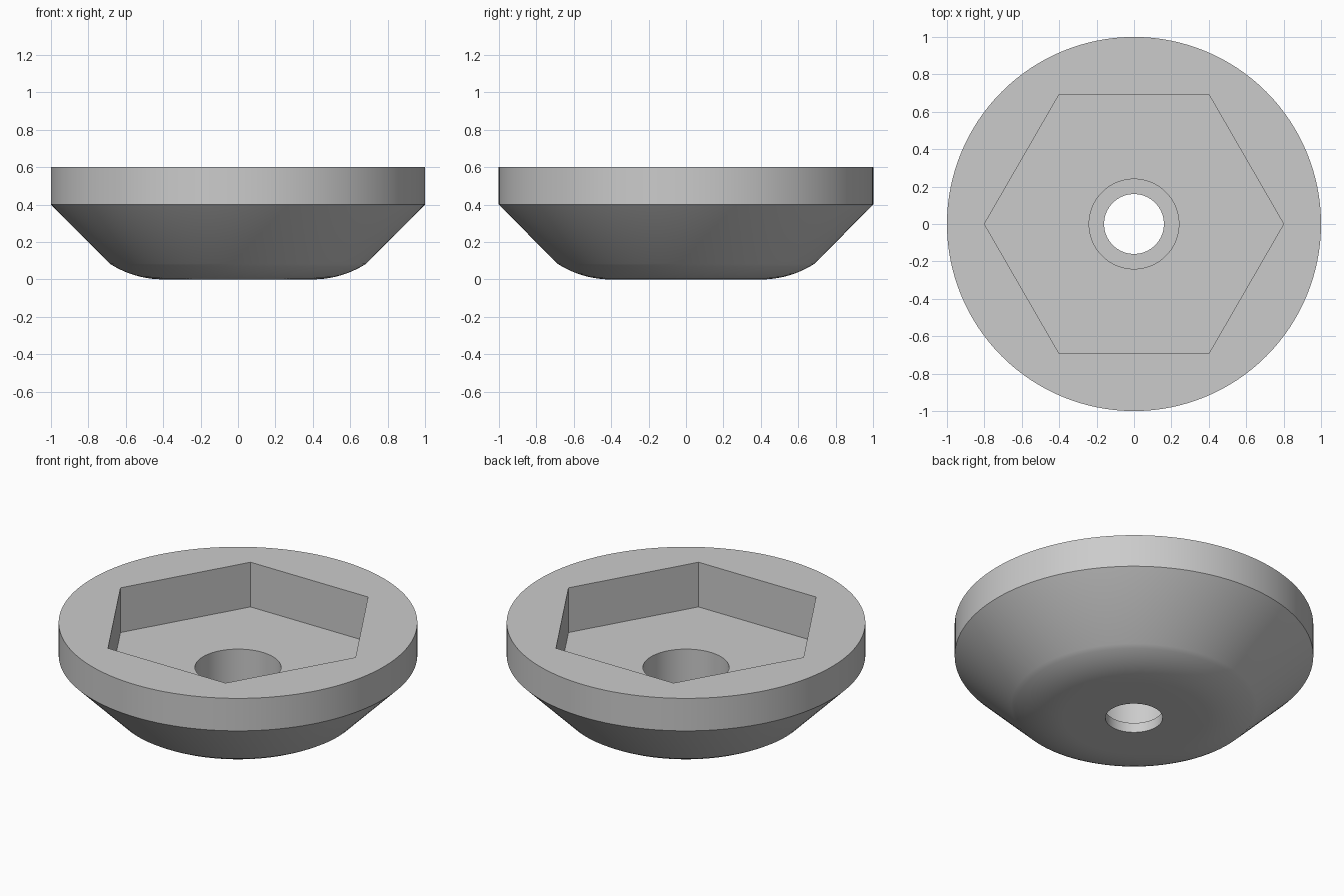
import bpy, bmesh
from math import sin, cos, pi, radians
from mathutils import Vector

cube = bpy.data.objects.get("Cube")
if cube:
    bpy.data.objects.remove(cube, do_unlink=True)

SEGMENTS = 128
RIM, BORE, HOLE = 1.0, 0.24, 0.16
TOP, SHOULDER, FLOOR, LEDGE = 0.6, 0.4, 0.325, 0.06
HEX_RADIUS = 0.8

# Single grey finish
grey = bpy.data.materials.new("plain grey")
grey.use_nodes = True
colour = (0.6, 0.6, 0.6, 1)
grey.diffuse_color = colour
grey.node_tree.nodes["Principled BSDF"].inputs["Base Color"].default_value = colour


def add_object(name, bm):
    bmesh.ops.recalc_face_normals(bm, faces=bm.faces)
    mesh = bpy.data.meshes.new(name)
    bm.to_mesh(mesh)
    bm.free()
    mesh.materials.append(grey)
    obj = bpy.data.objects.new(name, mesh)
    bpy.context.collection.objects.link(obj)
    return obj


# Closed half section: rounded underside, cone, rim, stepped bore
arc_radius, arc_start, arc_end, steps = 0.53, 0.4, radians(32.5), 10
profile = [(HOLE, 0)]
for i in range(steps + 1):
    a = arc_end * i / steps
    profile.append((arc_start + arc_radius * sin(a), arc_radius * (1 - cos(a))))
profile += [(RIM, SHOULDER), (RIM, TOP), (BORE, TOP), (BORE, LEDGE), (HOLE, LEDGE)]

# Turned body
bm = bmesh.new()
verts = [bm.verts.new((r, 0, z)) for r, z in profile]
edges = [bm.edges.new((v, verts[i - 1])) for i, v in enumerate(verts)]
bmesh.ops.spin(bm, geom=verts + edges, cent=(0, 0, 0), axis=(0, 0, 1),
               angle=2 * pi, steps=SEGMENTS, use_duplicate=False)
bmesh.ops.remove_doubles(bm, verts=bm.verts, dist=0.0001)
body = add_object("recessed_disc", bm)

# Hexagonal pocket cutter
bm = bmesh.new()
corners = [bm.verts.new((HEX_RADIUS * cos(i * pi / 3), HEX_RADIUS * sin(i * pi / 3), FLOOR))
           for i in range(6)]
base = bm.faces.new(corners)
extruded = bmesh.ops.extrude_face_region(bm, geom=[base], use_keep_orig=True)
bmesh.ops.translate(bm, vec=Vector((0, 0, TOP)),
                    verts=[g for g in extruded["geom"] if isinstance(g, bmesh.types.BMVert)])
cutter = add_object("hex_pocket_cutter", bm)
cutter.hide_render = True

# Cut the pocket, then shade the curved walls smooth
cut = body.modifiers.new("hex pocket", "BOOLEAN")
cut.operation = "DIFFERENCE"
cut.solver = "EXACT"
cut.object = cutter
bpy.ops.object.select_all(action="DESELECT")
body.select_set(True)
bpy.context.view_layer.objects.active = body
bpy.ops.object.modifier_apply(modifier=cut.name)
bpy.data.objects.remove(cutter, do_unlink=True)
bpy.ops.object.shade_smooth_by_angle(angle=radians(30))
